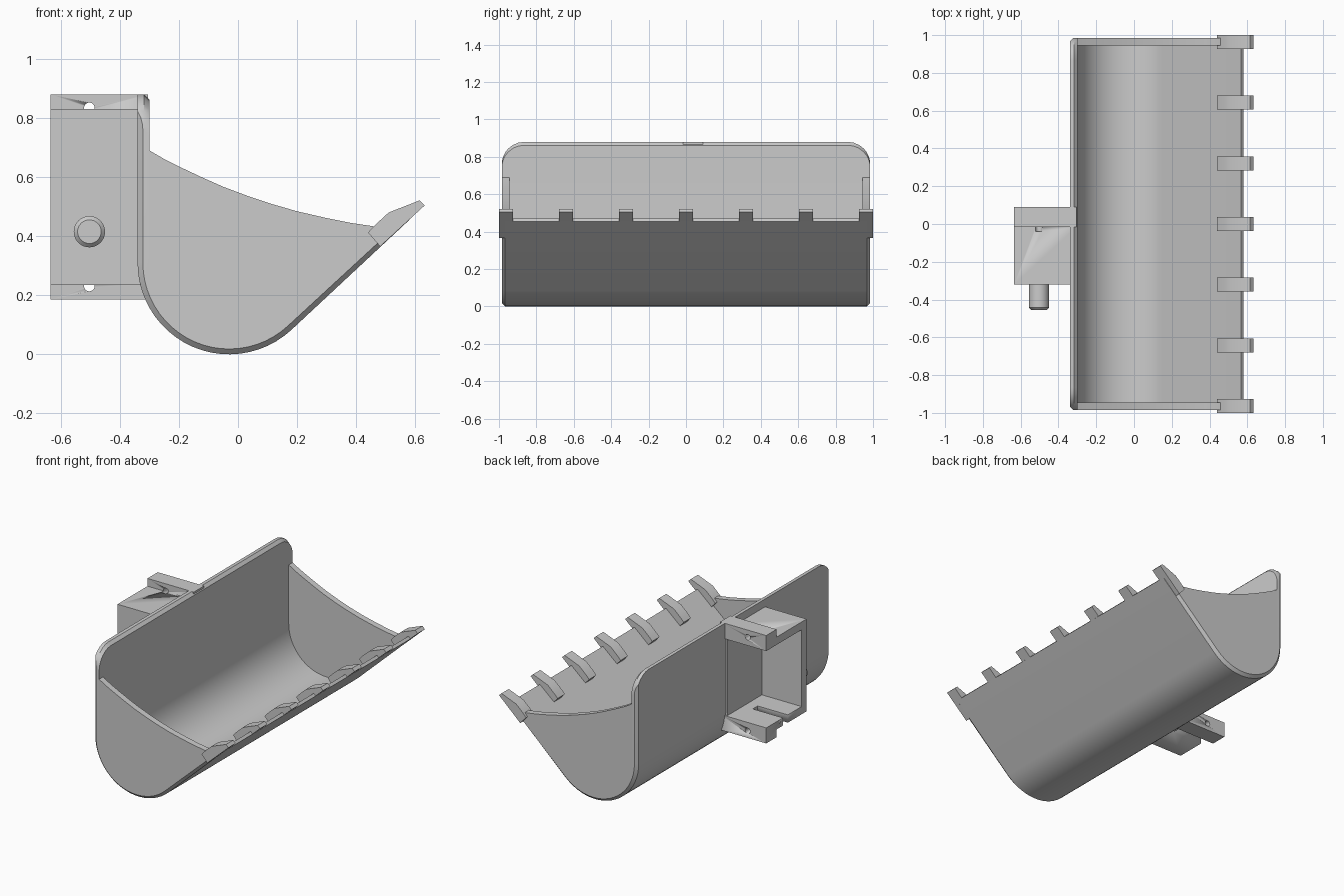
import bpy, bmesh
from math import sin, cos, radians, pi
from mathutils import Matrix, Vector

cube = bpy.data.objects.get("Cube")
if cube:
    bpy.data.objects.remove(cube, do_unlink=True)

grey = bpy.data.materials.new("steel_grey")
grey.use_nodes = True
color = (0.6, 0.6, 0.6, 1)
grey.diffuse_color = color
for node in grey.node_tree.nodes:
    if node.type == "BSDF_PRINCIPLED":
        node.inputs["Base Color"].default_value = color


def loft(bm, rings):
    """Closed solid through matching rings of points, with capped ends."""
    rows = [[bm.verts.new(p) for p in ring] for ring in rings]
    n = len(rows[0])
    faces = [bm.faces.new(rows[0]), bm.faces.new(rows[-1])]
    for a, b in zip(rows, rows[1:]):
        for i in range(n):
            j = (i + 1) % n
            faces.append(bm.faces.new((a[i], a[j], b[j], b[i])))
    bmesh.ops.recalc_face_normals(bm, faces=faces)


def prism_y(bm, pts, y0, y1):
    loft(bm, [[(x, y, z) for x, z in pts] for y in (y0, y1)])


def prism_x(bm, pts, x0, x1):
    loft(bm, [[(x, y, z) for y, z in pts] for x in (x0, x1)])


def finish(bm, name):
    mesh = bpy.data.meshes.new(name)
    bm.to_mesh(mesh)
    bm.free()
    mesh.materials.append(grey)
    obj = bpy.data.objects.new(name, mesh)
    bpy.context.collection.objects.link(obj)
    bpy.ops.object.select_all(action="DESELECT")
    obj.select_set(True)
    bpy.context.view_layer.objects.active = obj
    bpy.ops.object.shade_smooth_by_angle(angle=radians(30))
    return obj


def cylinder_y(bm, x, z, r0, r1, y0, y1, sides):
    loft(bm, [[(x + r * cos(2 * pi * i / sides), y, z + r * sin(2 * pi * i / sides))
               for i in range(sides)] for r, y in ((r0, y0), (r1, y1))])


# Bucket cross-section: upright back, round belly, sloping floor
HALF, SIDE, EDGE = 0.985, 0.04, 0.018
BACK_R, FLOOR_R, CX, CZ = 0.31, 0.27, -0.03, 0.31
SLOPE = radians(43)
STEPS = 22
along = Vector((cos(SLOPE), sin(SLOPE)))
across = Vector((-sin(SLOPE), cos(SLOPE)))


def belly(r):
    """Arc from the back wall round to the start of the sloping floor."""
    angles = [-pi / 2 + (pi / 2 + SLOPE) * i / STEPS for i in range(STEPS + 1)]
    return [Vector((CX + r * sin(a), CZ - r * cos(a))) for a in angles]


lip_outer = belly(BACK_R)[-1] + along * 0.545
lip_inner = lip_outer + across * 0.02
floor_start = belly(FLOOR_R)[-1]
plate_end = floor_start.lerp(lip_inner, 0.85)
plate_top = Vector((CX - FLOOR_R, 0.69))
inner = [plate_end] + belly(FLOOR_R)[::-1] + [plate_top]


def section(y, top):
    inset = max(0, abs(y) - (HALF - EDGE))
    pts = [Vector((CX - BACK_R + inset, top))] + belly(BACK_R - inset)
    pts += [lip_outer + across * min(inset, 0.015), lip_inner] + inner
    pts += [Vector((CX - FLOOR_R, top - EDGE)), Vector((CX - FLOOR_R - EDGE, top))]
    return [(p.x, y, p.y) for p in pts]


# Shell, with the top corners of the back rounded
ROUND, TOP = 0.12, 0.88
stations = []
for deg in (0, 10, 20, 31.8, 45, 60, 75, 90):
    a = radians(deg)
    stations.append((HALF - ROUND + ROUND * cos(a), TOP - ROUND + ROUND * sin(a)))
stations += [(-y, z) for y, z in reversed(stations)]

bm = bmesh.new()
loft(bm, [section(y, z) for y, z in stations])

# Side plates with a curved upper edge
rim = [(-0.25, 0.661), (-0.19, 0.631), (-0.12, 0.598), (-0.05, 0.567), (0.03, 0.537),
       (0.11, 0.51), (0.2, 0.484), (0.3, 0.461), (0.38, 0.445), (0.46, 0.433)]
plate = [tuple(p) for p in inner] + rim
for s in (-1, 1):
    prism_y(bm, plate, s * (HALF - SIDE), s * HALF)
bmesh.ops.remove_doubles(bm, verts=bm.verts, dist=0.0001)
finish(bm, "bucket")

# Row of teeth along the lip
tooth = [(0.44, 0.412), (0.46, 0.434), (0.51, 0.48), (0.615, 0.521), (0.632, 0.504), (0.481, 0.365)]
for i in range(7):
    y = (i - 3) * 0.321
    bm = bmesh.new()
    prism_y(bm, tooth, y - 0.037, y + 0.037)
    finish(bm, "tooth_%d" % (i + 1))

# Mounting bracket: C-shaped section with a flange above and below
MID = 0.5325
upper = [(-0.32, 0.83), (-0.015, 0.83), (-0.015, 0.88), (0.09, 0.88), (0.09, 0.78), (-0.27, 0.78)]
lower = [(y, 2 * MID - z) for y, z in reversed(upper)]
bm = bmesh.new()
prism_x(bm, upper + lower, -0.635, -0.305)
bracket = finish(bm, "mounting_bracket")

# Cutters: screw holes in both flanges and a slot in the lower plate
bm = bmesh.new()
for z in (0.834, 2 * MID - 0.834):
    cylinder_y(bm, -0.503, z, 0.018, 0.018, -0.04, 0.12, 20)
prism_x(bm, [(-0.13, 0.2), (-0.08, 0.2), (-0.08, 0.32), (-0.13, 0.32)], -0.66, -0.42)
cutter = finish(bm, "bracket_cutter")
cut = bracket.modifiers.new("holes", "BOOLEAN")
cut.operation = "DIFFERENCE"
cut.solver = "EXACT"
cut.object = cutter
cutter.hide_render = True
cutter.hide_viewport = True

# Thin panel closing the bracket against the bucket
bm = bmesh.new()
prism_x(bm, [(-0.3, 0.25), (0.08, 0.25), (0.08, 0.8), (-0.3, 0.8)], -0.352, -0.32)
finish(bm, "bracket_panel")

# Pivot shaft with a chamfered tip
bm = bmesh.new()
cylinder_y(bm, -0.503, 0.415, 0.053, 0.053, -0.3, -0.443, 32)
cylinder_y(bm, -0.503, 0.415, 0.053, 0.04, -0.443, -0.456, 32)
finish(bm, "pivot_shaft")
